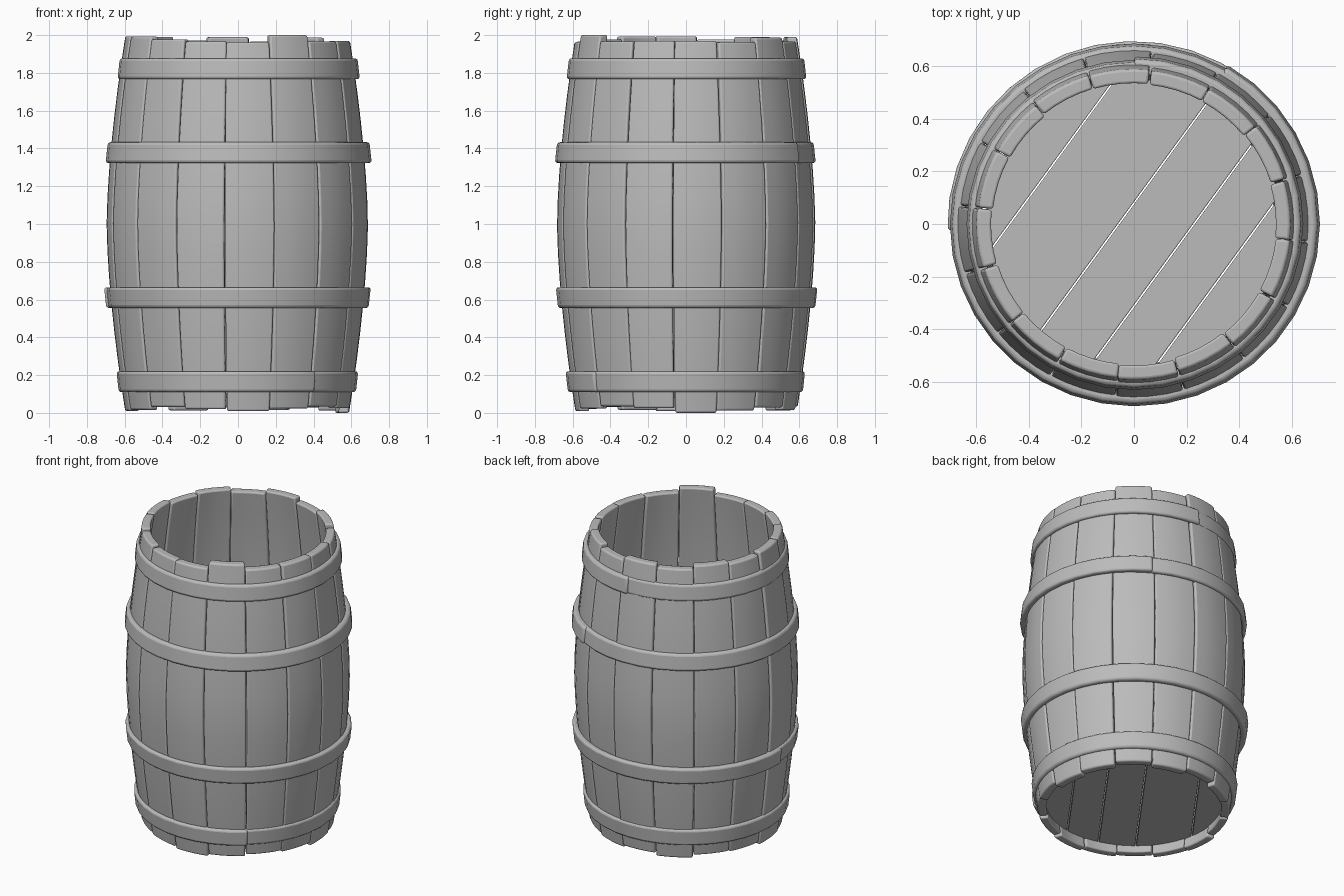
import bpy, bmesh, math, random

random.seed(4)
if "Cube" in bpy.data.objects:
    bpy.data.objects.remove(bpy.data.objects["Cube"], do_unlink=True)

grey = bpy.data.materials.new("plain grey")
grey.use_nodes = True
COLOUR = (0.5, 0.5, 0.5, 1)
grey.diffuse_color = COLOUR
grey.node_tree.nodes["Principled BSDF"].inputs["Base Color"].default_value = COLOUR

STAVES = 16
STEP = math.tau / STAVES
FIRST = math.radians(-6)
SQUASH = 0.985          # barrel is slightly narrower front to back
THICK = 0.055


def barrel_radius(z):
    return 0.692 - 0.1 * abs(z - 1) ** 1.6


def polar(r, a, z):
    return (r * math.cos(a), r * SQUASH * math.sin(a), z)


def finish(name, bm, bevel):
    bmesh.ops.recalc_face_normals(bm, faces=bm.faces)
    mesh = bpy.data.meshes.new(name)
    bm.to_mesh(mesh)
    bm.free()
    mesh.materials.append(grey)
    obj = bpy.data.objects.new(name, mesh)
    bpy.context.collection.objects.link(obj)
    mod = obj.modifiers.new("soft edges", "BEVEL")
    mod.width = bevel
    mod.segments = 3
    mod.limit_method = "ANGLE"
    mod.angle_limit = math.radians(40)
    bpy.ops.object.select_all(action="DESELECT")
    obj.select_set(True)
    bpy.context.view_layer.objects.active = obj
    bpy.ops.object.shade_smooth_by_angle(angle=math.radians(40))
    return obj


def sweep(bm, loops):
    """Skin a list of closed point loops and cap both ends."""
    rings = [[bm.verts.new(p) for p in loop] for loop in loops]
    n = len(rings[0])
    for low, high in zip(rings, rings[1:]):
        for i in range(n):
            j = (i + 1) % n
            bm.faces.new((low[i], low[j], high[j], high[i]))
    bm.faces.new(rings[0][::-1])
    bm.faces.new(rings[-1])


# Curved staves with uneven ends
def stave(index):
    a0 = FIRST + index * STEP + 0.003
    a1 = a0 + STEP - 0.006
    bottom = 0 if index == 0 else random.uniform(0.008, 0.035)
    top = 2 if index == 13 else random.uniform(1.96, 1.995)
    shift = random.uniform(-0.005, 0.005)
    lean = random.uniform(-0.006, 0.006)
    arc, rows = 4, 14
    loops = []
    for k in range(rows + 1):
        z = bottom + (top - bottom) * k / rows
        r = barrel_radius(z) + shift
        angles = [a0 + (a1 - a0) * i / arc + lean * (z - 1) for i in range(arc + 1)]
        loops.append([polar(r, a, z) for a in angles]
                     + [polar(r - THICK, a, z) for a in reversed(angles)])
    bm = bmesh.new()
    sweep(bm, loops)
    finish(f"stave_{index + 1}", bm, 0.01)


for s in range(STAVES):
    stave(s)


# Hoops: flat straps whose ends overlap at a joint
def hoop(name, z, outer, joint):
    half, sides = 0.055, 36
    tilt = -0.006 if z > 1 else 0.006
    start = math.radians(joint)
    loops = []
    for k in range(sides + 2):
        a = start + math.tau * k / sides
        r = outer - 0.007 + 0.014 * k / sides
        loops.append([polar(r - tilt, a, z - half), polar(r + tilt, a, z + half),
                      polar(r + tilt - 0.045, a, z + half),
                      polar(r - tilt - 0.045, a, z - half)])
    bm = bmesh.new()
    sweep(bm, loops)
    finish(name, bm, 0.015)


hoop("lowest_hoop", 0.165, 0.635, -60)
hoop("lower_hoop", 0.61, 0.697, 172)
hoop("upper_hoop", 1.378, 0.697, 50)
hoop("top_hoop", 1.822, 0.635, 80)

# Floor: a disc of diagonal boards with narrow gaps
FLOOR_R = 0.56
ACROSS = math.radians(-35.7)
cuts = [-FLOOR_R, -0.384, -0.047, 0.185, 0.386, FLOOR_R]
for n, (lo, hi) in enumerate(zip(cuts, cuts[1:])):
    lo, hi = lo + 0.003, hi - 0.003
    steps = 8
    spots = [lo + (hi - lo) * i / steps for i in range(steps + 1)]
    edge = [(u, math.sqrt(FLOOR_R ** 2 - u * u)) for u in spots]
    outline = edge + [(u, -v) for u, v in reversed(edge)]
    c, s = math.cos(ACROSS), math.sin(ACROSS)
    loops = [[(u * c - v * s, (u * s + v * c) * SQUASH, z) for u, v in outline]
             for z in (0.08, 0.125)]
    bm = bmesh.new()
    sweep(bm, loops)
    finish(f"floor_board_{n + 1}", bm, 0.004)
